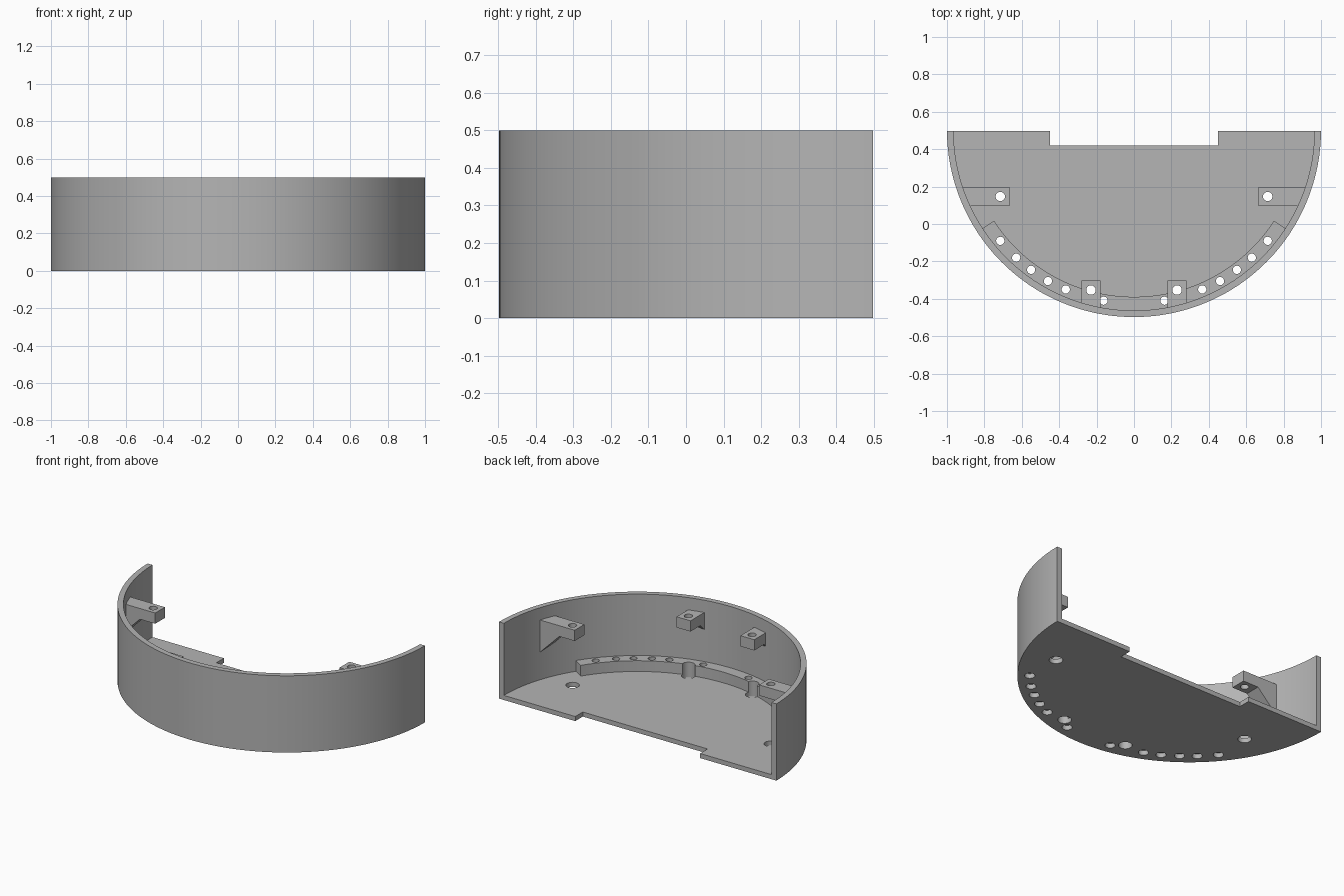
import bpy, bmesh, math
from mathutils import Matrix

cube = bpy.data.objects.get("Cube")
if cube:
    bpy.data.objects.remove(cube, do_unlink=True)

grey = bpy.data.materials.new("plain grey")
grey.use_nodes = True
colour = (0.46, 0.46, 0.46, 1)
grey.diffuse_color = colour
grey.node_tree.nodes["Principled BSDF"].inputs["Base Color"].default_value = colour

# Main dimensions
CENTRE_Y, OUTER, INNER = 0.5025, 1.0, 0.965
HEIGHT, FLOOR, LEDGE_TOP = 0.5, 0.03, 0.10
TRIM = math.asin(0.005)


def arc(radius, start, end, steps=96):
    """Points of an arc on the front half of the shell circle."""
    angles = [start + (end - start) * i / steps for i in range(steps + 1)]
    return [(radius * math.cos(a), CENTRE_Y + radius * math.sin(a)) for a in angles]


def finish(name, bm):
    bmesh.ops.recalc_face_normals(bm, faces=bm.faces)
    mesh = bpy.data.meshes.new(name)
    bm.to_mesh(mesh)
    bm.free()
    mesh.materials.append(grey)
    obj = bpy.data.objects.new(name, mesh)
    bpy.context.collection.objects.link(obj)
    return obj


def prism(name, points, depth):
    """Extrude a closed outline of 3D points along a vector."""
    bm = bmesh.new()
    face = bm.faces.new([bm.verts.new(p) for p in points])
    new = bmesh.ops.extrude_face_region(bm, geom=[face])["geom"]
    verts = [v for v in new if isinstance(v, bmesh.types.BMVert)]
    bmesh.ops.translate(bm, verts=verts, vec=depth)
    return finish(name, bm)


def slab(name, outline, low, high):
    return prism(name, [(x, y, low) for x, y in outline], (0, 0, high - low))


def drill(obj, holes):
    """Cut vertical round holes given as (x, y, radius)."""
    bm = bmesh.new()
    for x, y, r in holes:
        bmesh.ops.create_cone(bm, cap_ends=True, segments=32, radius1=r, radius2=r,
                              depth=2, matrix=Matrix.Translation((x, y, 0)))
    cutter = finish("hole_cutter", bm)
    cutter.hide_render = True
    mod = obj.modifiers.new("holes", 'BOOLEAN')
    mod.operation, mod.solver, mod.object = 'DIFFERENCE', 'EXACT', cutter
    select(obj)
    bpy.ops.object.modifier_apply(modifier=mod.name)
    bpy.data.objects.remove(cutter, do_unlink=True)


def select(obj):
    bpy.ops.object.select_all(action='DESELECT')
    obj.select_set(True)
    bpy.context.view_layer.objects.active = obj


def both_sides(holes, radius):
    return [(s * x, y, radius) for x, y in holes for s in (1, -1)]


# Curved outer wall
start, end = math.pi + TRIM, 2 * math.pi - TRIM
wall = slab("curved_wall", arc(OUTER, start, end) + arc(INNER, end, start), 0, HEIGHT)

# Half-round floor with a notch in the back edge
back = CENTRE_Y - 0.005
notch = [(0.45, back), (0.45, 0.42), (-0.45, 0.42), (-0.45, back)]
floor = slab("floor", arc(INNER, start, end) + notch, 0, FLOOR)

# Raised ledge along the front of the floor
a0, a1 = math.pi + math.radians(33), 2 * math.pi - math.radians(33)
ledge = slab("front_ledge", arc(INNER, a0, a1) + arc(0.892, a1, a0), FLOOR, LEDGE_TOP)

# Holes: small ones through the ledge, wide ones below each bracket
small = [(0.715, -0.09), (0.63, -0.18), (0.55, -0.245),
         (0.46, -0.305), (0.365, -0.35), (0.163, -0.41)]
side_hole, front_hole = (0.715, 0.147), (0.23, -0.353)
drill(floor, both_sides(small, 0.03) + both_sides([side_hole, front_hole], 0.04))
drill(ledge, both_sides(small, 0.022) + both_sides([front_hole], 0.04))


# Bracket outline: flat block at the tip, sloping gusset towards the wall
def bracket_profile(tip, flat, root):
    top, under = 0.42, 0.35
    return [(tip, top), (root, top), (root, under - (root - flat)), (flat, under), (tip, under)]


parts = [wall, floor, ledge]
for side, s in (("left", 1), ("right", -1)):
    points = [(s * u, 0.097, z) for u, z in bracket_profile(0.665, 0.775, 0.914)]
    side_bracket = prism(side + "_side_bracket", points, (0, 0.1, 0))
    drill(side_bracket, [(s * side_hole[0], side_hole[1], 0.025)])

    points = [(s * 0.18, -u, z) for u, z in bracket_profile(0.303, 0.405, 0.45)]
    front_bracket = prism(side + "_front_bracket", points, (s * 0.1, 0, 0))
    drill(front_bracket, [(s * front_hole[0], front_hole[1], 0.025)])
    parts += [side_bracket, front_bracket]

# Smooth the curves and keep the edges sharp
for obj in parts:
    select(obj)
    bpy.ops.object.shade_smooth_by_angle(angle=math.radians(30))
